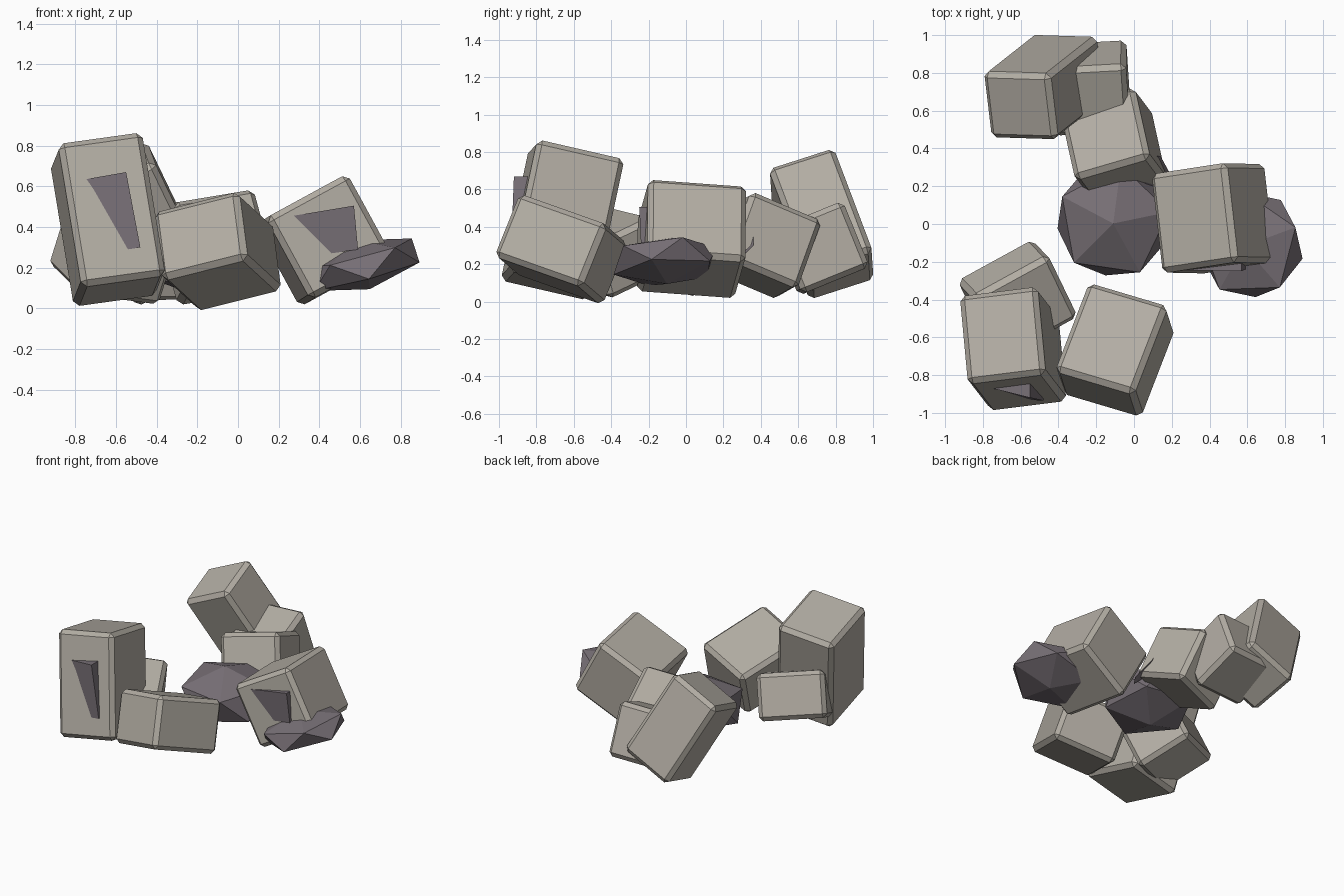
import bpy, bmesh, math
from mathutils import Vector, Matrix

if "Cube" in bpy.data.objects:
    bpy.data.objects.remove(bpy.data.objects["Cube"])


def material(name, color):
    m = bpy.data.materials.new(name)
    m.diffuse_color = (*color, 1)
    m.use_nodes = True
    m.node_tree.nodes["Principled BSDF"].inputs["Base Color"].default_value = m.diffuse_color
    return m


STONE = material("warm_grey_stone", (0.45, 0.42, 0.37))
DARK = material("dark_purple_rock", (0.185, 0.16, 0.18))


def finish(name, bm, mat):
    bmesh.ops.recalc_face_normals(bm, faces=bm.faces)
    mesh = bpy.data.meshes.new(name)
    bm.to_mesh(mesh)
    bm.free()
    mesh.materials.append(mat)
    ob = bpy.data.objects.new(name, mesh)
    bpy.context.collection.objects.link(ob)
    return ob


def block(name, centre, size, across, up):
    """Chamfered stone block, tilted so its x edge runs along 'across' and its z edge along 'up'."""
    u = Vector(across).normalized()
    w = Vector(up)
    w = (w - u * w.dot(u)).normalized()
    v = w.cross(u)
    frame = Matrix((u, v, w)).transposed().to_4x4()
    bm = bmesh.new()
    bmesh.ops.create_cube(bm, size=1)
    bmesh.ops.scale(bm, vec=size, verts=bm.verts)
    bmesh.ops.bevel(bm, geom=bm.edges[:], offset=0.028, segments=1,
                    affect='EDGES', profile=0.5)
    bmesh.ops.transform(bm, matrix=Matrix.Translation(centre) @ frame, verts=bm.verts)
    finish(name, bm, STONE)


def boulder(name, centre, radii, tilt):
    """Flattened twenty-sided rock."""
    bm = bmesh.new()
    bmesh.ops.create_icosphere(bm, subdivisions=1, radius=1)
    bmesh.ops.scale(bm, vec=radii, verts=bm.verts)
    rot = Matrix.Rotation(math.radians(tilt[1]), 4, 'Y') \
        @ Matrix.Rotation(math.radians(tilt[0]), 4, 'X') \
        @ Matrix.Rotation(math.radians(tilt[2]), 4, 'Z')
    bmesh.ops.transform(bm, matrix=Matrix.Translation(centre) @ rot, verts=bm.verts)
    finish(name, bm, DARK)


def shard(name, corners, depth):
    """Four-cornered slab pushed into the stone behind it."""
    bm = bmesh.new()
    face = bm.faces.new([bm.verts.new(c) for c in corners])
    ext = bmesh.ops.extrude_face_region(bm, geom=[face], use_keep_orig=True)
    moved = [e for e in ext["geom"] if isinstance(e, bmesh.types.BMVert)]
    bmesh.ops.translate(bm, vec=depth, verts=moved)
    finish(name, bm, DARK)


# Ring of tumbled stone blocks
block("front_left_tall_block", (-0.64, -0.66, 0.437), (0.42, 0.48, 0.73),
      (0.36, 0.045, 0.05), (-0.10, 0.14, 0.65))
block("front_middle_block", (-0.10, -0.667, 0.28), (0.45, 0.53, 0.365),
      (0.37, -0.11, 0.093), (-0.04, 0.118, 0.29))
block("left_low_block", (-0.616, -0.395, 0.26), (0.46, 0.40, 0.32),
      (0.376, 0.206, -0.05), (0.07, -0.085, 0.25))
block("right_block", (0.42, 0.03, 0.335), (0.46, 0.53, 0.46),
      (0.36, 0.055, 0.196), (-0.48, 0.01, 0.88))
block("back_middle_block", (-0.11, 0.42, 0.30), (0.42, 0.42, 0.40),
      (0.36, 0.105, 0.06), (-0.24, 0.33, 0.91))
block("back_low_block", (-0.23, 0.72, 0.285), (0.40, 0.39, 0.38),
      (0.37, 0.02, 0.01), (0.0, -0.13, 0.32))
block("back_left_tall_block", (-0.475, 0.725, 0.415), (0.39, 0.37, 0.65),
      (0.32, -0.01, 0.15), (-0.25, -0.20, 0.53))

# Dark faceted rocks
boulder("centre_boulder", (-0.11, 0.02, 0.23), (0.335, 0.34, 0.20), (5, 0, 10))
boulder("right_boulder", (0.615, -0.11, 0.215), (0.315, 0.315, 0.125), (4, -15, 20))

# Dark slabs set in the block fronts
shard("front_left_slab", [(-0.75, -0.87, 0.635), (-0.55, -0.92, 0.67),
                          (-0.48, -0.935, 0.30), (-0.575, -0.93, 0.285)], (0, 0.09, 0))
shard("right_slab", [(0.27, -0.245, 0.455), (0.57, -0.25, 0.505),
                     (0.59, -0.24, 0.29), (0.32, -0.235, 0.25)], (0, 0.08, 0))
shard("centre_slab", [(0.08, 0.25, 0.30), (0.12, 0.36, 0.35),
                      (0.14, 0.36, 0.30), (0.20, 0.25, 0.19)], (-0.03, -0.05, -0.02))
